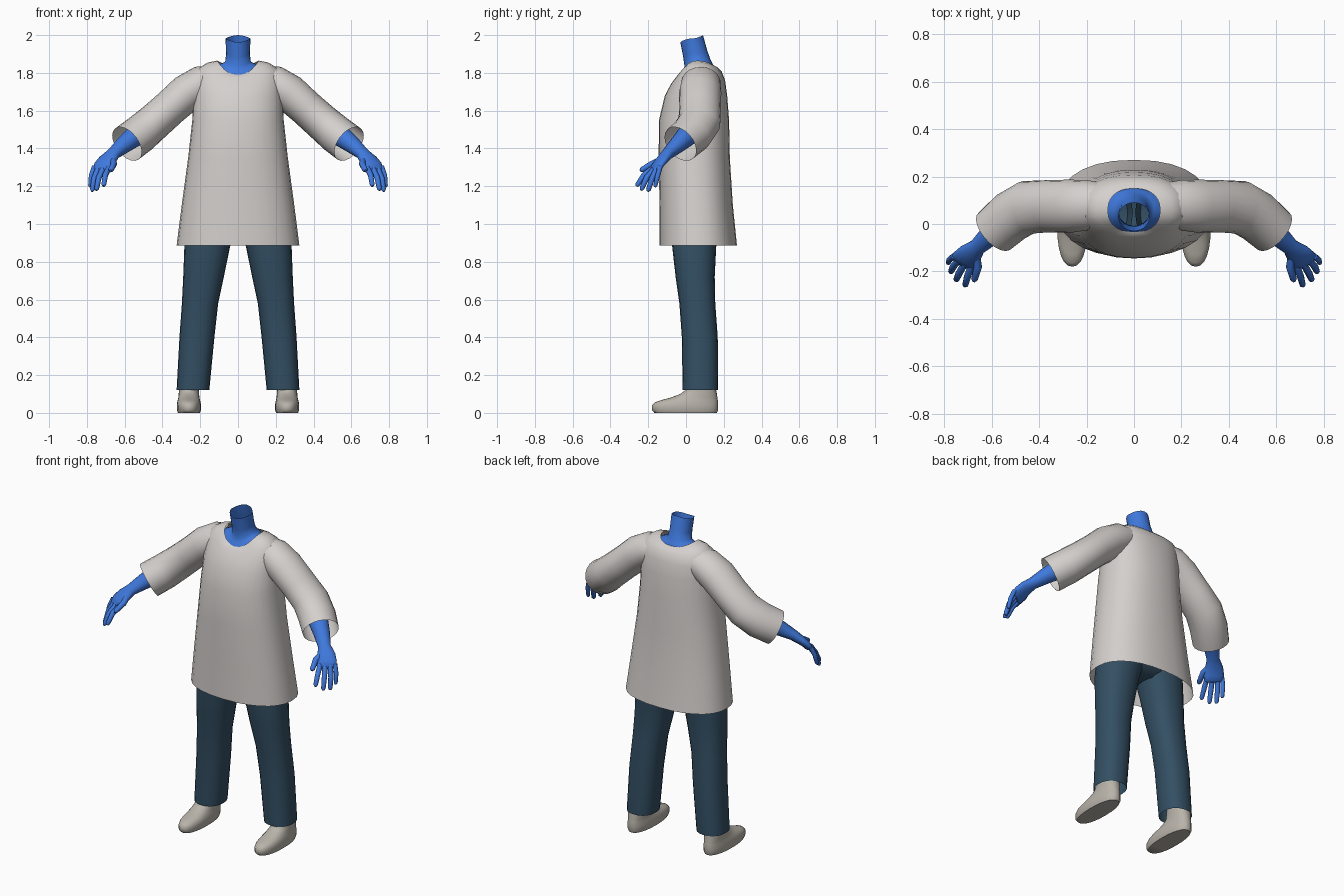
import bpy, bmesh, math
from mathutils import Vector

if "Cube" in bpy.data.objects:
    bpy.data.objects.remove(bpy.data.objects["Cube"])


def material(name, rgb):
    m = bpy.data.materials.new(name)
    m.diffuse_color = (*rgb, 1)
    m.use_nodes = True
    m.node_tree.nodes["Principled BSDF"].inputs["Base Color"].default_value = m.diffuse_color
    return m


CLOTH = material("pale grey cloth", (0.66, 0.63, 0.61))
DENIM = material("dark blue cloth", (0.033, 0.078, 0.125))
SKIN = material("blue skin", (0.05, 0.19, 0.72))
LEATHER = material("stone grey shoe", (0.48, 0.45, 0.40))


def skin_rings(bm, rings, cap_start=False, cap_end=False):
    """Bridge a list of equal-length point rings with quads."""
    loops = [[bm.verts.new(p) for p in r] for r in rings]
    n = len(loops[0])
    for a, b in zip(loops, loops[1:]):
        for i in range(n):
            j = (i + 1) % n
            bm.faces.new((a[i], a[j], b[j], b[i]))
    if cap_start:
        bm.faces.new(loops[0][::-1])
    if cap_end:
        bm.faces.new(loops[-1])


def flat_ring(z, x0, x1, y0, y1, zf=None, zb=None, n=28, e=2.3):
    """Rounded horizontal ring; zf and zb bend its front and back in height."""
    zf = z if zf is None else zf
    zb = z if zb is None else zb
    pts = []
    for i in range(n):
        a = 2 * math.pi * i / n
        c, s = math.cos(a), math.sin(a)
        cx = math.copysign(abs(c) ** (2 / e), c)
        sy = math.copysign(abs(s) ** (2 / e), s)
        end = zf if s < 0 else zb
        pts.append(((x0 + x1) / 2 + cx * (x1 - x0) / 2,
                    (y0 + y1) / 2 + sy * (y1 - y0) / 2,
                    z + (end - z) * s * s))
    return pts


def tube_rings(path, ref, n=16):
    """Elliptical rings along a path of (x, y, z, radius along ref, other radius)."""
    pts = [Vector(p[:3]) for p in path]
    rings = []
    for i, p in enumerate(pts):
        t = (pts[min(i + 1, len(pts) - 1)] - pts[max(i - 1, 0)]).normalized()
        a = (ref - t * ref.dot(t)).normalized()
        b = t.cross(a)
        ra, rb = path[i][3:]
        rings.append([p + a * ra * math.cos(k * 2 * math.pi / n)
                      + b * rb * math.sin(k * 2 * math.pi / n) for k in range(n)])
    return rings


def finish(name, bm, mat, mirror=False):
    bmesh.ops.recalc_face_normals(bm, faces=bm.faces[:])
    me = bpy.data.meshes.new(name)
    bm.to_mesh(me)
    bm.free()
    me.materials.append(mat)
    for p in me.polygons:
        p.use_smooth = True
    me.set_sharp_from_angle(angle=math.radians(55))
    ob = bpy.data.objects.new(name, me)
    bpy.context.collection.objects.link(ob)
    if mirror:
        mod = ob.modifiers.new("mirror", 'MIRROR')
        mod.use_mirror_merge = False
    return ob


# Tunic body: half width, front, back, then heights at side, front, back
bm = bmesh.new()
body = [(.325, -.14, .27, .885, .885, .885), (.298, -.14, .248, 1.1, 1.1, 1.1),
        (.264, -.145, .232, 1.35, 1.35, 1.35), (.242, -.143, .228, 1.55, 1.55, 1.55),
        (.236, -.112, .218, 1.68, 1.68, 1.68), (.232, -.08, .207, 1.76, 1.74, 1.76),
        (.21, -.055, .188, 1.825, 1.775, 1.81), (.16, -.045, .167, 1.855, 1.785, 1.83),
        (.11, -.034, .15, 1.865, 1.79, 1.838)]
skin_rings(bm, [flat_ring(z, -w, w, y0, y1, zf, zb) for w, y0, y1, z, zf, zb in body])
finish("tunic_body", bm, CLOTH)

# Sleeves, bent forward at the elbow and open at the cuff
bm = bmesh.new()
sleeve = [(.11, .085, 1.765, .085, .075), (.19, .08, 1.745, .105, .095),
          (.27, .075, 1.695, .112, .10), (.36, .075, 1.615, .11, .096),
          (.45, .07, 1.535, .113, .098), (.52, .03, 1.475, .11, .102),
          (.588, -.03, 1.424, .103, .103)]
skin_rings(bm, tube_rings(sleeve, Vector((0, 1, 0)), 20))
finish("sleeves", bm, CLOTH, True)

# Trouser legs: height, inner x, outer x, front, back
bm = bmesh.new()
leg = [(.12, .152, .325, -.018, .17), (.4, .125, .31, -.022, .168),
       (.58, .105, .297, -.035, .155), (.72, .075, .29, -.055, .152),
       (.88, .042, .284, -.073, .16), (1.0, .005, .27, -.08, .175)]
skin_rings(bm, [flat_ring(*r, n=20) for r in leg])
finish("trouser_legs", bm, DENIM, True)

# Trouser seat joining both legs under the tunic
bm = bmesh.new()
seat = [(.93, .10, -.02, .11), (.96, .19, -.06, .155), (1.0, .265, -.08, .178),
        (1.15, .25, -.09, .18)]
skin_rings(bm, [flat_ring(z, -w, w, y0, y1) for z, w, y0, y1 in seat], cap_start=True)
finish("trouser_seat", bm, DENIM)

# Shoes: height, half width, toe, heel
bm = bmesh.new()
shoe = [(0, .058, -.168, .163), (.015, .064, -.18, .17), (.04, .064, -.18, .17),
        (.056, .062, -.165, .17), (.068, .059, -.13, .168), (.08, .056, -.085, .166),
        (.1, .054, -.03, .164), (.12, .053, -.005, .16), (.2, .053, .005, .155)]
skin_rings(bm, [flat_ring(z, .26 - w, .26 + w, y0, y1, n=24) for z, w, y0, y1 in shoe],
           cap_start=True)
finish("shoes", bm, LEATHER, True)

# Neck, flaring into the chest inside the collar, open at the top
bm = bmesh.new()
neck = [(.066, -.03, .09, 1.982, 1.963, 2.0), (.063, -.015, .112, 1.9, 1.885, 1.92),
        (.068, -.008, .13, 1.86, 1.835, 1.87), (.085, -.018, .14, 1.85, 1.805, 1.85),
        (.125, -.045, .157, 1.835, 1.772, 1.82), (.16, -.06, .165, 1.78, 1.72, 1.77)]
skin_rings(bm, [flat_ring(z, -w, w, y0, y1, zf, zb, 20, 2) for w, y0, y1, z, zf, zb in neck])
finish("neck", bm, SKIN)

# Forearms and palms
across = Vector((.85, .5, .16))
bm = bmesh.new()
arm = [(.47, .06, 1.52, .06, .06), (.55, .0, 1.462, .056, .056),
       (.61, -.05, 1.415, .046, .044), (.66, -.097, 1.372, .036, .032),
       (.69, -.125, 1.34, .052, .027), (.71, -.15, 1.31, .059, .023),
       (.722, -.163, 1.285, .055, .018), (.726, -.168, 1.277, .045, .008)]
skin_rings(bm, tube_rings(arm, across), True, True)
finish("forearms", bm, SKIN, True)

# Fingers and thumbs: base, knuckle, tip, radius
bm = bmesh.new()
digits = [((.685, -.177, 1.295), (.702, -.222, 1.26), (.712, -.262, 1.20), .015),
          ((.713, -.166, 1.295), (.737, -.208, 1.245), (.75, -.238, 1.178), .015),
          ((.738, -.152, 1.298), (.762, -.18, 1.24), (.772, -.202, 1.172), .015),
          ((.76, -.136, 1.305), (.777, -.15, 1.255), (.783, -.164, 1.195), .013),
          ((.668, -.115, 1.35), (.657, -.18, 1.318), (.675, -.242, 1.282), .017)]
for base, mid, tip, r in digits:
    base, mid, tip = Vector(base), Vector(mid), Vector(tip)
    near = mid.lerp(tip, .85)
    path = [(*base, r, r), (*mid, r, r), (*near, r * .85, r * .85), (*tip, r * .4, r * .4)]
    skin_rings(bm, tube_rings(path, across, 10), True, True)
finish("fingers", bm, SKIN, True)
